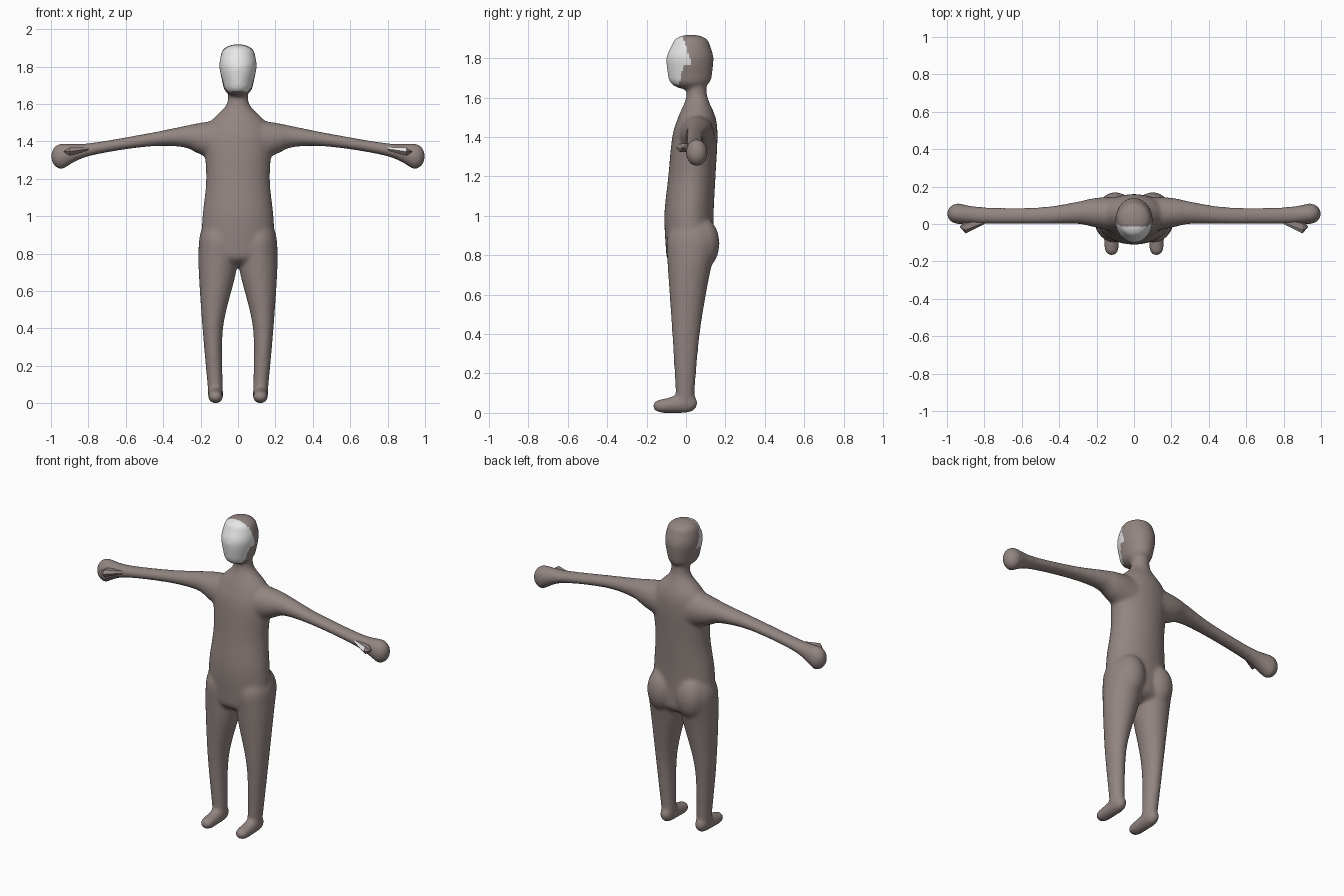
import bpy, bmesh, math
from mathutils import Vector

if "Cube" in bpy.data.objects:
    bpy.data.objects.remove(bpy.data.objects["Cube"], do_unlink=True)


def material(name, red, green, blue):
    colour = (red, green, blue, 1)
    mat = bpy.data.materials.new(name)
    mat.use_nodes = True
    mat.diffuse_color = colour
    mat.node_tree.nodes["Principled BSDF"].inputs["Base Color"].default_value = colour
    return mat


taupe = material("warm taupe", 0.29, 0.235, 0.22)
white = material("mask white", 0.8, 0.8, 0.8)


def spline(rows, steps):
    """Smoothly interpolate between neighbouring section rows."""
    last = len(rows) - 1
    result = []
    for i in range(last):
        before, start = Vector(rows[max(i - 1, 0)]), Vector(rows[i])
        end, after = Vector(rows[i + 1]), Vector(rows[min(i + 2, last)])
        leave, arrive = (end - before) / 2, (after - start) / 2
        for step in range(steps):
            t = step / steps
            ease = t * t * (3 - 2 * t)
            result.append(start.lerp(end, ease)
                          + leave * t * (1 - t) ** 2
                          - arrive * t * t * (1 - t))
    return result + [Vector(rows[last])]


def dome(row, height, steps):
    """Shrink one section along a quarter ellipse to make a rounded end."""
    position, a_min, a_max, b_min, b_max = row
    a_mid, b_mid = (a_min + a_max) / 2, (b_min + b_max) / 2
    result = []
    for step in range(steps):
        angle = math.radians(85) * (step + 1) / steps
        shrink = math.cos(angle)
        result.append((position + height * math.sin(angle),
                       a_mid + (a_min - a_mid) * shrink, a_mid + (a_max - a_mid) * shrink,
                       b_mid + (b_min - b_mid) * shrink, b_mid + (b_max - b_mid) * shrink))
    return result


def tube(bm, axis, rows, start_dome, end_dome, side=1, sides=32, steps=6):
    """Loft elliptical sections: position on the axis, then the two extents across it."""
    sections = (dome(rows[0], -start_dome, steps)[::-1]
                + spline(rows, steps)
                + dome(rows[-1], end_dome, steps))
    rings = []
    for position, a_min, a_max, b_min, b_max in sections:
        ring = []
        for k in range(sides):
            angle = math.tau * k / sides
            a = (a_min + a_max) / 2 + (a_max - a_min) / 2 * math.cos(angle)
            b = (b_min + b_max) / 2 + (b_max - b_min) / 2 * math.sin(angle)
            place = {"x": (position, a, b), "y": (a, position, b), "z": (a, b, position)}
            x, y, z = place[axis]
            ring.append(bm.verts.new((x * side, y, z)))
        rings.append(ring)
    faces = [bm.faces.new(rings[0]), bm.faces.new(rings[-1])]
    for low, high in zip(rings, rings[1:]):
        for k in range(sides):
            faces.append(bm.faces.new((low[k - 1], low[k], high[k], high[k - 1])))
    bmesh.ops.recalc_face_normals(bm, faces=faces)


def make_object(name, bm):
    mesh = bpy.data.meshes.new(name)
    bm.to_mesh(mesh)
    bm.free()
    ob = bpy.data.objects.new(name, mesh)
    bpy.context.collection.objects.link(ob)
    return ob


def add_colours(mesh):
    mesh.materials.clear()
    for mat in (taupe, white):
        mesh.materials.append(mat)


def centred(rows):
    """Sections given as height, half width, front and back."""
    return [(height, -half, half, front, back) for height, half, front, back in rows]


torso = centred([
    (0.8, 0.2, -0.1, 0.14),
    (1, 0.19, -0.11, 0.14),
    (1.2, 0.17, -0.09, 0.15),
    (1.4, 0.18, -0.07, 0.16),
    (1.5, 0.15, -0.04, 0.15),
    (1.6, 0.06, 0, 0.11),
    (1.7, 0.06, 0, 0.1)])
head = centred([
    (1.7, 0.08, -0.09, 0.13),
    (1.8, 0.1, -0.1, 0.14),
    (1.87, 0.09, -0.07, 0.12)])
arm = [
    (0, -0.06, 0.15, 1.25, 1.53),
    (0.2, -0.02, 0.14, 1.33, 1.5),
    (0.3, 0, 0.12, 1.37, 1.48),
    (0.5, 0, 0.09, 1.37, 1.44),
    (0.8, 0, 0.09, 1.32, 1.39),
    (0.94, 0, 0.11, 1.25, 1.39)]
leg = [
    (0.06, 0.08, 0.16, -0.05, 0.04),
    (0.4, 0.08, 0.19, -0.07, 0.07),
    (0.7, 0.01, 0.21, -0.09, 0.12),
    (0.85, 0, 0.21, -0.1, 0.16)]
foot = [
    (-0.12, 0.08, 0.16, 0, 0.07),
    (0, 0.08, 0.16, 0, 0.1)]
buttock = [(0.86, 0.01, 0.19, 0, 0.17)]
thumb = [
    (0.8, 0, 0.03, 1.35, 1.37),
    (0.9, -0.05, 0.02, 1.32, 1.37)]

# Body: overlapping volumes fused into one smooth skin
bm = bmesh.new()
tube(bm, "z", torso, 0.07, 0.05)
tube(bm, "z", head, 0.06, 0.05)
for side in (1, -1):
    tube(bm, "x", arm, 0.05, 0.06, side)
    tube(bm, "z", leg, 0.04, 0.15, side)
    tube(bm, "y", foot, 0.05, 0.06, side)
    tube(bm, "z", buttock, 0.13, 0.13, side)
body = make_object("body", bm)
fuse = body.modifiers.new("fuse", "REMESH")
fuse.mode = "VOXEL"
fuse.voxel_size = 0.01
soft = body.modifiers.new("soft", "SMOOTH")
soft.iterations = 10
graph = bpy.context.evaluated_depsgraph_get()
skin = bpy.data.meshes.new_from_object(body.evaluated_get(graph))
body.modifiers.clear()
body.data = skin
add_colours(skin)


def on_mask(centre, normal):
    """Front of the head, with an edge that steps forward below eye level."""
    eye_level = 1.77
    if centre.z < 1.64 or normal.z < -0.75:
        return False
    rise = centre.z - eye_level
    edge = 0.03 - rise / 3 if rise > 0 else rise / 4 - 0.01
    return centre.y < edge


for face in skin.polygons:
    face.use_smooth = True
    face.material_index = int(on_mask(face.center, face.normal))

# Thumbs: small faceted wedges, the left one with a white patch
for side, name in ((1, "left_thumb"), (-1, "right_thumb")):
    bm = bmesh.new()
    tube(bm, "x", thumb, 0.01, 0.03, side, sides=6, steps=1)
    mesh = make_object(name, bm).data
    add_colours(mesh)
    for face in mesh.polygons:
        upper_front = face.normal.z > 0.2 and face.normal.y < 0
        face.material_index = int(side > 0 and upper_front and face.center.x < 0.88)
